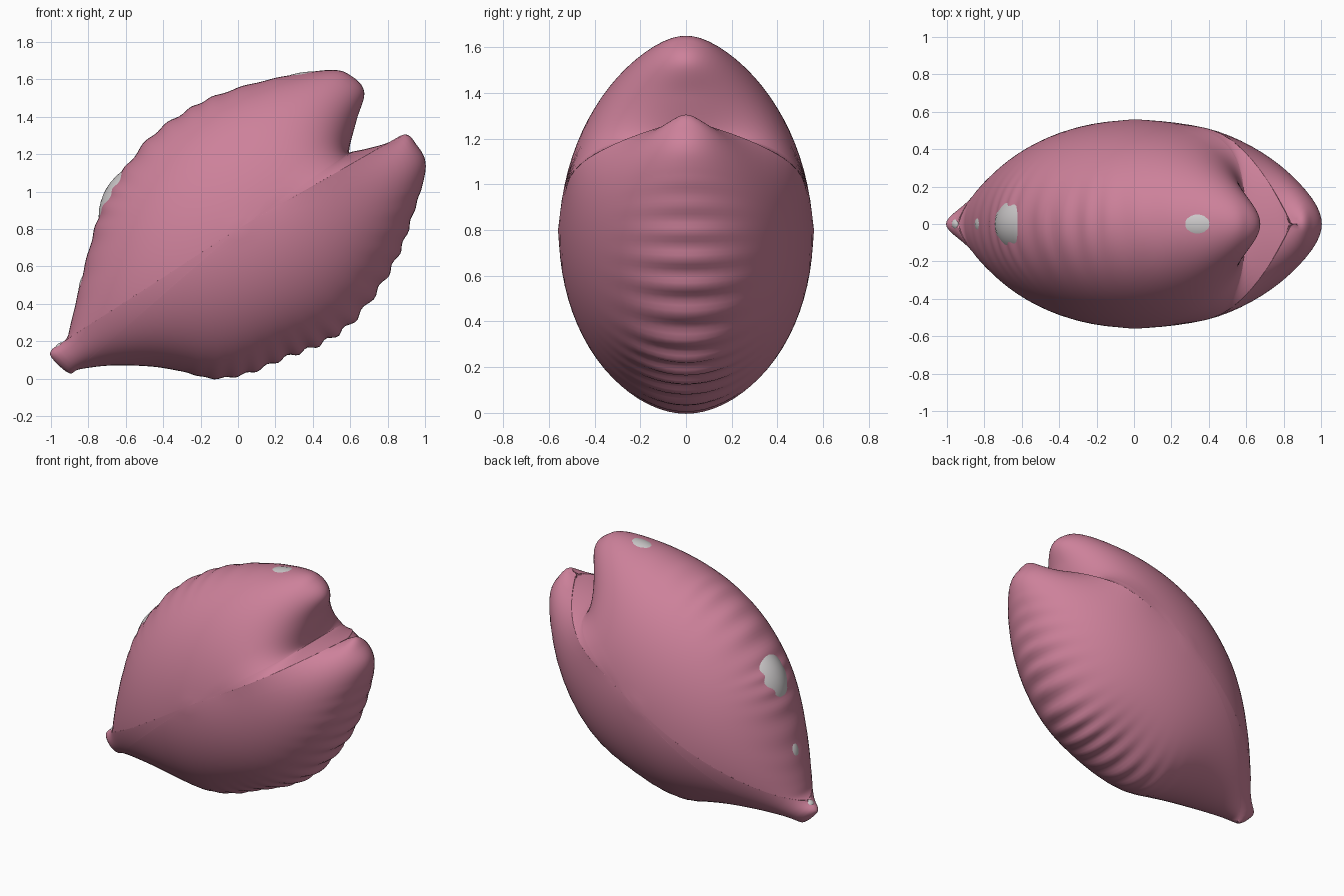
import bpy, bmesh, math
from mathutils import Vector, Matrix

if "Cube" in bpy.data.objects:
    bpy.data.objects.remove(bpy.data.objects["Cube"], do_unlink=True)


def make_material(name, rgb):
    mat = bpy.data.materials.new(name)
    mat.use_nodes = True
    colour = (*rgb, 1.0)
    mat.diffuse_color = colour
    bsdf = mat.node_tree.nodes["Principled BSDF"]
    bsdf.inputs["Base Color"].default_value = colour
    bsdf.inputs["Roughness"].default_value = 0.8
    return mat


pink = make_material("pink fabric", (0.61, 0.22, 0.325))
grey = make_material("pale grey lining", (0.60, 0.58, 0.585))


def add_object(name, bm, mat):
    bmesh.ops.recalc_face_normals(bm, faces=bm.faces)
    for f in bm.faces:
        f.smooth = True
    mesh = bpy.data.meshes.new(name)
    bm.to_mesh(mesh)
    bm.free()
    mesh.materials.append(mat)
    obj = bpy.data.objects.new(name, mesh)
    bpy.context.collection.objects.link(obj)
    return obj


# Petal outline (x, z), clockwise from the lower lobe round to the notch
OUTLINE = [
    (1.0, 1.17), (.995, 1.07), (.94, .89), (.87, .69), (.76, .49), (.60, .29),
    (.43, .18), (.25, .11), (.06, .03), (-.13, 0), (-.31, .04), (-.47, .065),
    (-.68, .07), (-.845, .05), (-.905, .03), (-.995, .11), (-.995, .155),
    (-.92, .21), (-.895, .29), (-.845, .50), (-.775, .77), (-.715, .95),
    (-.63, 1.09), (-.47, 1.29), (-.28, 1.43), (-.10, 1.52), (.17, 1.60),
    (.49, 1.65), (.61, 1.615), (.675, 1.53), (.635, 1.385), (.595, 1.225),
    (.62, 1.215), (.785, 1.255), (.895, 1.305), (.955, 1.25)]
STEPS, RINGS = 10, 20
CENTRE = Vector((0.0, 0.8))
THICK = 0.56


def smooth_loop(points, steps):
    pts = [Vector(p) for p in points]
    n, out = len(pts), []
    for i in range(n):
        a, b, c, d = (pts[(i + k) % n] for k in (-1, 0, 1, 2))
        for s in range(steps):
            t = s / steps
            out.append(b + 0.5 * t * (c - a + t * (2 * a - 5 * b + 4 * c - d
                                                   + t * (3 * (b - c) + d - a))))
    return out


def window(t, lo, hi):
    return math.sin(math.pi * (t - lo) / (hi - lo)) if lo < t < hi else 0.0


rim = smooth_loop(OUTLINE, STEPS)
N = len(rim)

# Flat polar grid: centre vertex, then rings that crowd towards the seam
radii = [math.sin(math.pi / 2 * i / RINGS) for i in range(1, RINGS + 1)]
flat = [CENTRE.copy()]
for r in radii:
    flat += [CENTRE.lerp(p, r) for p in rim]


def vid(ring, j):
    return 1 + ring * N + j % N


tris = [(0, vid(0, j), vid(0, j + 1)) for j in range(N)]
for i in range(RINGS - 1):
    for j in range(N):
        a, b, c, d = vid(i, j), vid(i + 1, j), vid(i + 1, j + 1), vid(i, j + 1)
        tris += [(a, b, c), (a, c, d)]

# Inflation: solve for a membrane pinned at the seam under even pressure
weights = [{} for _ in flat]
load = [0.0] * len(flat)
for tri in tris:
    for k in range(3):
        o, p, q = tri[k], tri[k - 2], tri[k - 1]
        u, v = flat[p] - flat[o], flat[q] - flat[o]
        area2 = max(abs(u.x * v.y - u.y * v.x), 1e-9)
        w = 0.5 * u.dot(v) / area2
        weights[p][q] = weights[p].get(q, 0.0) + w
        weights[q][p] = weights[q].get(p, 0.0) + w
        load[o] += 5.7 * area2 / 6

phi = [1.0] + [1 - r * r for r in radii for _ in range(N)]
inner = 1 + (RINGS - 1) * N
rows = [(i, list(weights[i].items()), sum(weights[i].values()), load[i])
        for i in range(inner)]
for _ in range(300):
    for i, links, total, force in rows:
        s = force
        for k, w in links:
            s += w * phi[k]
        phi[i] += 1.9 * (s / total - phi[i])
peak = max(phi)
height = [THICK * math.sqrt(max(p, 0.0) / peak) for p in phi]

# Seam puckers: small ripples that fade away from the seam
for j in range(N):
    t = j / STEPS
    ripple = 0.012 * window(t, 1, 10) * math.sin(2 * math.pi * 1.7 * t)
    ripple += 0.006 * window(t, 18, 27) * math.sin(2 * math.pi * 1.5 * t)
    outward = (rim[j] - CENTRE).normalized()
    for i, r in enumerate(radii):
        flat[vid(i, j)] += outward * ripple * r ** 16

# Cushion body: front and back halves joined along the seam
bm = bmesh.new()
front = [bm.verts.new((p.x, -h, p.y)) for p, h in zip(flat, height)]
back = [bm.verts.new((p.x, h, p.y)) for p, h in zip(flat[:inner], height)]
back += front[inner:]
for side in (front, back):
    for j in range(N):
        bm.faces.new((side[0], side[vid(0, j)], side[vid(0, j + 1)]))
        for i in range(RINGS - 1):
            bm.faces.new((side[vid(i, j)], side[vid(i + 1, j)],
                          side[vid(i + 1, j + 1)], side[vid(i, j + 1)]))
add_object("petal_cushion", bm, pink)


# Lining lumps that poke slightly through the seam
def lining_patch(name, point, tangent, size, proud):
    t = Vector((tangent[0], 0, tangent[1])).normalized()
    normal = Vector((-t.z, 0, t.x))
    centre = Vector((point[0], 0, point[1])) + normal * (proud - size[2])
    turn = Matrix.Rotation(-math.atan2(t.z, t.x), 4, 'Y')
    matrix = Matrix.Translation(centre) @ turn @ Matrix.Diagonal((*size, 1))
    bm = bmesh.new()
    bmesh.ops.create_uvsphere(bm, u_segments=32, v_segments=20, radius=1,
                              matrix=matrix)
    add_object(name, bm, grey)


lining_patch("large_lining_patch", (-.685, 1.005), (.5, .86), (.25, .19, .2), .022)
lining_patch("top_lining_patch", (.34, 1.63), (.32, .05), (.18, .105, .08), .007)
lining_patch("side_lining_patch", (-.842, .51), (.07, .27), (.09, .06, .05), .005)
lining_patch("tip_lining_patch", (-.96, .183), (.075, .055), (.03, .03, .025), .004)
